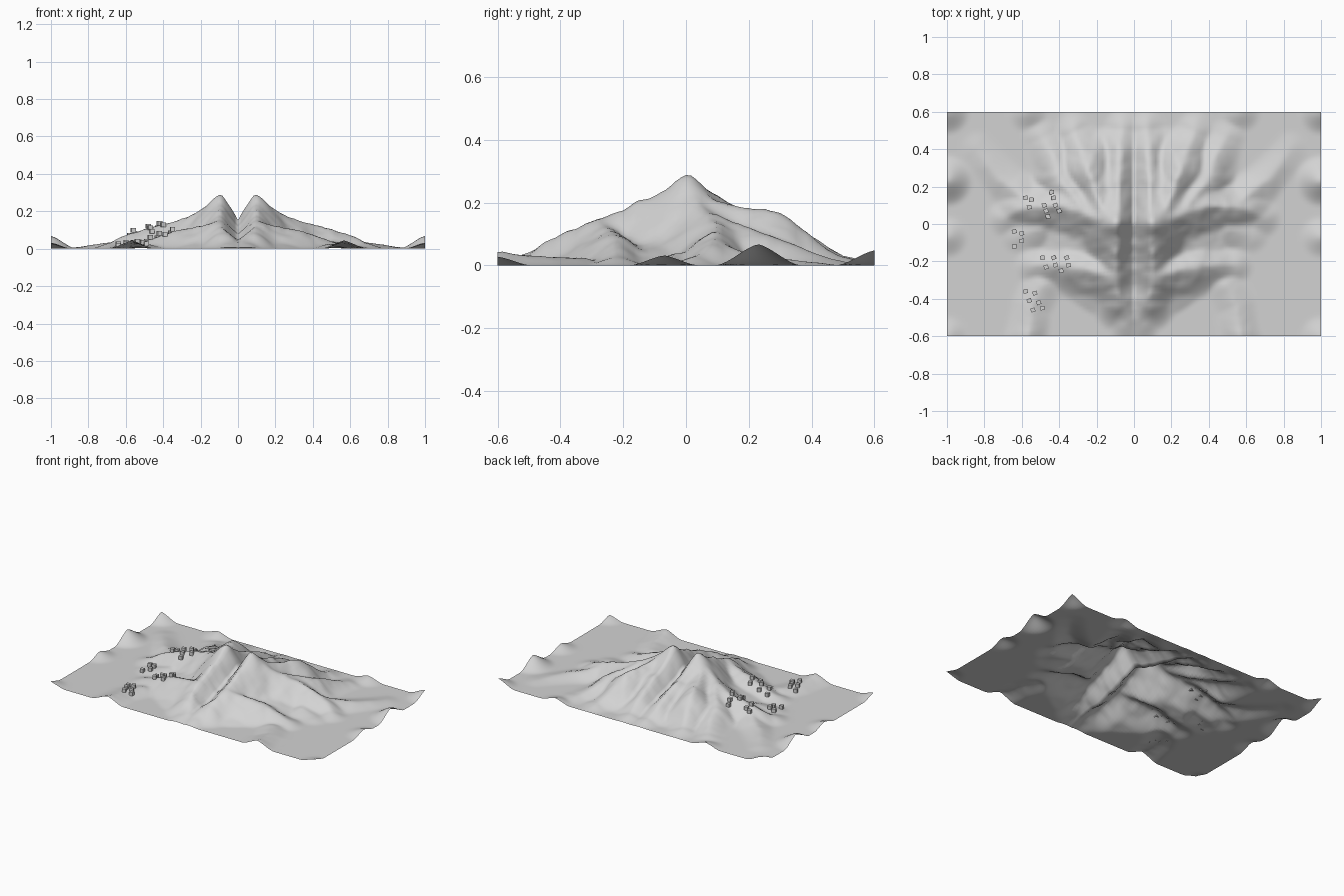
import bpy, bmesh, math, random
from mathutils import Vector, Matrix, noise

if "Cube" in bpy.data.objects:
    bpy.data.objects.remove(bpy.data.objects["Cube"])
random.seed(4)


def make_material(name, colour):
    material = bpy.data.materials.new(name)
    material.use_nodes = True
    material.diffuse_color = colour
    shader = material.node_tree.nodes["Principled BSDF"]
    shader.inputs["Base Color"].default_value = colour
    return material


def make_object(name, bm, material):
    mesh = bpy.data.meshes.new(name)
    bm.to_mesh(mesh)
    bm.free()
    mesh.materials.append(material)
    obj = bpy.data.objects.new(name, mesh)
    bpy.context.collection.objects.link(obj)
    return obj


stone = make_material("pale grey", (.65, .65, .65, 1))

# Ridge lines of one half: points are (x, y, height)
summit = (.1, 0, .255)
ridges = {
    "north summit ridge": [summit, (.08, .22, .165), (.07, .38, .1), (.06, .5, .03)],
    "south summit ridge": [summit, (.09, -.09, .228), (.09, -.2, .175), (.1, -.3, .138),
                           (.07, -.4, .105), (.02, -.5, .05)],
    "north shoulder": [summit, (.17, .1, .205), (.25, .29, .17), (.33, .49, .03)],
    "east spur": [summit, (.18, .03, .205), (.4, .09, .13), (.6, .09, .072), (.67, .03, .03)],
    "far curling spur": [(.56, .11, .07), (.68, .22, .035), (.84, .39, .01)],
    "middle spur": [(.3, .1, .155), (.4, .26, .1), (.5, .47, .02)],
    "southern spur": [(.1, -.28, .135), (.34, -.22, .1), (.52, -.22, .03)],
    "front knolls": [(.48, -.34, .025), (.55, -.45, .027), (.57, -.6, .043)],
    "village foot": [(.5, -.02, .04), (.62, -.06, .018)],
}
# Hillocks cut by the border: (x, y, height)
hillocks = [(1, .23, .068), (1, -.07, .032), (1, -.6, .028), (1, .6, .048), (.57, .6, .03)]


def bell(t):
    t = min(t, 1)
    return .4 * (1 - t) ** 1.3 + .6 * (1 - t * t * (3 - 2 * t))


def massif(x, y):
    # broad body filling the space between the ridges
    width = .64 if y > 0 else .52
    return .15 * max(0, 1 - math.hypot(x / width, y / .53)) ** .9


def ridge_height(place, line):
    best = 0
    for a, b in zip(line, line[1:]):
        a, b = Vector(a), Vector(b)
        span = b.xy - a.xy
        along = max(0, min(1, (place - a.xy).dot(span) / span.length_squared))
        crest = a.lerp(b, along)
        # higher crests spread wider
        reach = .09 + .8 * crest.z
        best = max(best, crest.z * bell((place - crest.xy).length / reach))
    return best


def ground(x, y):
    x = abs(x)
    # wobble the ridges so they run unevenly
    spot = Vector((x, y, 0)) * 5
    place = Vector((x, y)) + .02 * noise.noise_vector(spot).xy
    heights = [ridge_height(place, line) for line in ridges.values()]
    heights.append(massif(x, y))
    z = sum(height ** 10 for height in heights) ** .1
    # central gully
    z *= .74 + .26 * min(1, x / .08)
    # gullies and weathering, stronger on high ground
    rough = noise.noise(spot * 2) + .5 * noise.noise(spot * 5)
    z += rough * min(.011, z * .12)
    for hill_x, hill_y, height in hillocks:
        distance = math.hypot(x - hill_x, y - hill_y)
        z = max(z, height * bell(distance / (.09 + .7 * height)))
    return max(0, z)


# Terrain sheet
bm = bmesh.new()
bmesh.ops.create_grid(bm, x_segments=120, y_segments=72, size=1,
                      matrix=Matrix.Diagonal((1, .6, 1, 1)))
for vert in bm.verts:
    vert.co.z = ground(vert.co.x, vert.co.y)
for face in bm.faces:
    face.smooth = True
make_object("terrain", bm, stone)

# Villages of small block houses on the right slope
villages = {
    "upper_village": [(-.58, .14), (-.55, .13), (-.56, .09)],
    "ridge_village": [(-.44, .17), (-.43, .14), (-.48, .1), (-.42, .1),
                      (-.4, .07), (-.47, .07), (-.46, .04)],
    "foot_village": [(-.64, -.04), (-.6, -.05), (-.6, -.09), (-.64, -.12)],
    "valley_village": [(-.49, -.18), (-.43, -.18), (-.36, -.18), (-.47, -.23),
                       (-.42, -.22), (-.39, -.25), (-.35, -.22)],
    "front_village": [(-.58, -.36), (-.53, -.37), (-.56, -.41), (-.51, -.42),
                      (-.49, -.45), (-.54, -.46)],
}
house_size = Matrix.Diagonal((.024, .022, .024, 1))
for name, spots in villages.items():
    bm = bmesh.new()
    for x, y in spots:
        place = Matrix.Translation((x, y, ground(x, y) + .013))
        turn = Matrix.Rotation(random.uniform(.05, .4), 4, "Z")
        bmesh.ops.create_cube(bm, size=1, matrix=place @ turn @ house_size)
    make_object(name, bm, stone)
